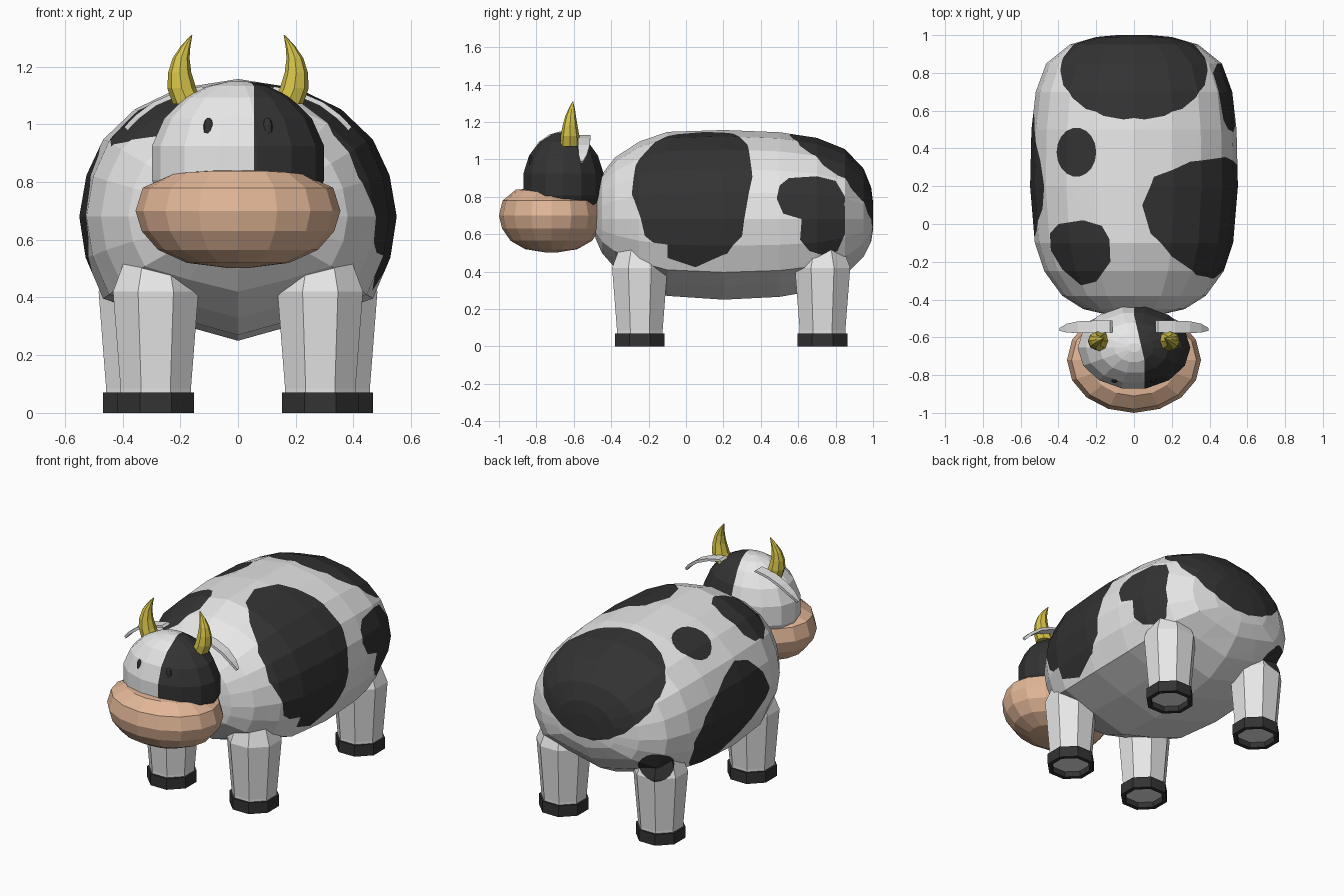
import bpy, bmesh, math
from mathutils import Vector

if "Cube" in bpy.data.objects:
    bpy.data.objects.remove(bpy.data.objects["Cube"])

def material(name, rgb):
    m = bpy.data.materials.new(name)
    m.diffuse_color = (*rgb, 1)
    m.use_nodes = True
    m.node_tree.nodes["Principled BSDF"].inputs["Base Color"].default_value = m.diffuse_color
    return m

WHITE = material("white hide", (0.80, 0.80, 0.80))
BLACK = material("black hide", (0.033, 0.033, 0.033))
TAN = material("tan muzzle", (0.76, 0.47, 0.31))
YELLOW = material("yellow horn", (0.66, 0.54, 0.065))

def loft(rings, cap=True):
    """Skin closed rings of points with quads and cap both ends."""
    bm = bmesh.new()
    rows = [[bm.verts.new(p) for p in r] for r in rings]
    for a, b in zip(rows, rows[1:]):
        n = len(a)
        for i in range(n):
            bm.faces.new((a[i], a[(i + 1) % n], b[(i + 1) % n], b[i]))
    if cap:
        bm.faces.new(rows[0])
        bm.faces.new(rows[-1])
    bmesh.ops.recalc_face_normals(bm, faces=bm.faces)
    return bm

def ring(c, rx, ry, n, turn=0.0):
    return [(c[0] + rx * math.cos(2 * math.pi * i / n + turn),
             c[1] + ry * math.sin(2 * math.pi * i / n + turn), c[2]) for i in range(n)]

def ellipse(cx, cy, rx, ry, n=18):
    return [p[:2] for p in ring((cx, cy, 0), rx, ry, n)]

def paint(bm, d, u, v, pts, facing=0.36, mat=1):
    """Cut a convex outline, projected along d, into the faces and colour it."""
    d, u, v = (Vector(k).normalized() for k in (d, u, v))
    tag = bm.faces.layers.int.get("tag") or bm.faces.layers.int.new("tag")
    bm.normal_update()
    for f in bm.faces:
        f[tag] = int(f.normal.dot(d) > facing)
    world = [u * p[0] + v * p[1] for p in pts]
    mid = sum(world, Vector()) / len(world)
    for a, b in zip(world, world[1:] + world[:1]):
        no = (b - a).cross(d).normalized()
        if no.dot(mid - a) > 0:
            no = -no
        fs = [f for f in bm.faces if f[tag]]
        es = {e for f in fs for e in f.edges}
        vs = {w for f in fs for w in f.verts}
        bmesh.ops.bisect_plane(bm, geom=fs + list(es) + list(vs), dist=1e-5,
                               plane_co=a, plane_no=no)
        for f in bm.faces:
            if f[tag] and (f.calc_center_median() - a).dot(no) > 0:
                f[tag] = 0
    for f in bm.faces:
        if f[tag]:
            f.material_index = mat

def finish(bm, name, *mats):
    me = bpy.data.meshes.new(name)
    bm.to_mesh(me)
    bm.free()
    for m in mats:
        me.materials.append(m)
    ob = bpy.data.objects.new(name, me)
    bpy.context.collection.objects.link(ob)
    return ob

X, Y, Z = (1, 0, 0), (0, 1, 0), (0, 0, 1)
SPOT = ((-0.58, 0.81, 0), (-0.81, -0.58, 0), Z, ellipse(-0.18, 0.495, 0.105, 0.09))

# Body: barrel of cross-sections (y, half width, top, bottom)
section = [(0, 1), (.38, .93), (.65, .78), (.85, .56), (.955, .3), (1, 0),
           (.96, -.33), (.85, -.66), (.45, -.84), (0, -1)]
section += [(-x, z) for x, z in section[-2:0:-1]]
stations = [(-.485, .12, .80, .58), (-.45, .27, .92, .50), (-.38, .38, 1.01, .42),
            (-.25, .475, 1.095, .33), (-.10, .525, 1.147, .27), (.2, .55, 1.157, .25),
            (.5, .543, 1.145, .265), (.7, .52, 1.115, .30), (.85, .465, 1.055, .38),
            (.95, .34, .95, .48), (.99, .2, .85, .56), (1.0, .09, .77, .62)]
zm = 0.68
body = loft([[(w * sx, y, zm + sz * ((top - zm) if sz > 0 else (zm - bot)))
              for sx, sz in section] for y, w, top, bot in stations])
# Patches: right shoulder, right haunch (two overlapping), rump
paint(body, (1, 0, 1), Y, (-1, 0, 1),
      [(-.29, .28), (-.27, .45), (-.17, .63), (-.05, .74), (.1, .78), (.25, .73), (.33, .55),
       (.355, .3), (.3, .04), (.22, -.01), (.05, -.03), (-.1, 0), (-.22, .085)])
paint(body, X, Y, Z, [(.485, .79), (.5, .86), (.55, .9), (.7, .91), (.8, .885), (.85, .8),
                      (.845, .68), (.62, .68), (.52, .71)])
paint(body, X, Y, Z, [(.62, .7), (.85, .75), (.85, .6), (.81, .51), (.74, .485),
                      (.66, .51), (.61, .57)])
paint(body, (0, 1, 1), X, (0, -1, 1), ellipse(0, .07, .39, .34, 22))
# Patches: left flank, back spot, left shoulder, left haunch spot
paint(body, (-1, 0, 0), Y, Z,
      [(-.08, .66), (-.03, .78), (.08, .89), (.2, .93), (.33, .88), (.45, .81), (.56, .73),
       (.65, .6), (.63, .45), (.57, .37), (.45, .36), (.3, .42), (.1, .53), (-.04, .6)])
paint(body, Z, X, Y, ellipse(-.305, .38, .105, .13))
paint(body, Z, X, Y, [(-.4, 0), (-.27, .02), (-.17, -.01), (-.13, -.08), (-.125, -.2),
                      (-.2, -.305), (-.28, -.325), (-.38, -.24), (-.44, -.14), (-.445, -.05)])
paint(body, *SPOT)
finish(body, "body", WHITE, BLACK)

# Legs with hollow hoof rims
for side, s in (("right", 1), ("left", -1)):
    for name, cx, cy in (("front", .285, -.247), ("hind", .335, .73)):
        k = 1 / math.cos(math.pi / 8)
        prof = [(.55, .10), (.42, .148), (.085, .122), (.070, .122), (.070, .133),
                (0, .133), (0, .108), (.035, .108)]
        leg = loft([ring((s * cx, cy, z), r * k, r * k, 8, math.pi / 8) for z, r in prof])
        for f in leg.faces:
            f.material_index = int(f.calc_center_median().z < .072 and len(f.verts) == 4)
        if name == "hind" and s < 0:
            paint(leg, *SPOT)
        finish(leg, f"{name}_leg_{side}", WHITE, BLACK)

# Head: faceted ellipsoid, right half black
hc = (0, -.655, .865)
head = loft([ring((0, hc[1], hc[2] + .285 * math.sin(a)), .305 * math.cos(a), .225 * math.cos(a), 14)
             for a in [math.radians(t) for t in (-84, -60, -36, -12, 12, 33, 53, 70, 84)]])
paint(head, Z, X, Y, [(.055, -1), (.4, -1), (.4, -.3), (.055, -.3)], -2)
paint(head, Z, X, Y, [(.055, -.72), (.4, -.72), (.4, -.3), (0, -.3), (0, -.48)], -2)
finish(head, "head", WHITE, BLACK)

# Muzzle: wide flattened lathe, top sloping down to the back
prof = [(.1, .502), (.5, .52), (.78, .565), (.94, .63), (1, .70), (.93, .78), (.68, .838),
        (.4, .85), (.1, .853)]
muzzle = loft([ring((0, -.72, z), .355 * r, .28 * r, 16) for r, z in prof])
for v in muzzle.verts:
    if v.co.z > .8:
        v.co.z -= .1 * max(0, v.co.y + .9)
finish(muzzle, "muzzle", TAN)

for side, s in (("right", 1), ("left", -1)):
    # Eye: small flattened oval on the face
    eye = loft([ring((s * .102, -.828, .985 + .038 * math.sin(a)),
                     .019 * math.cos(a), .014 * math.cos(a), 10)
                for a in [math.radians(t) for t in (-80, -50, -20, 20, 50, 80)]])
    finish(eye, f"eye_{side}", BLACK)

    # Horn: tapering upward curve
    path = [(.172, -.62, 1.07, .054), (.195, -.62, 1.125, .05), (.202, -.62, 1.18, .04),
            (.197, -.617, 1.23, .029), (.182, -.611, 1.27, .017), (.16, -.605, 1.31, .002)]
    finish(loft([ring((s * x, y, z), r, r, 8) for x, y, z, r in path]),
           f"horn_{side}", YELLOW)

    # Ear: thin drooping plate (x, z, front y, back y)
    strip = [(.12, 1.125, -.575, -.51), (.21, 1.105, -.577, -.512), (.29, 1.07, -.577, -.515),
             (.35, 1.025, -.575, -.528), (.388, .985, -.565, -.55)]
    t = .006
    finish(loft([[(s * (x - t), a, z - t), (s * (x - t), b, z - t),
                  (s * (x + t), b, z + t), (s * (x + t), a, z + t)] for x, z, a, b in strip]),
           f"ear_{side}", WHITE)
